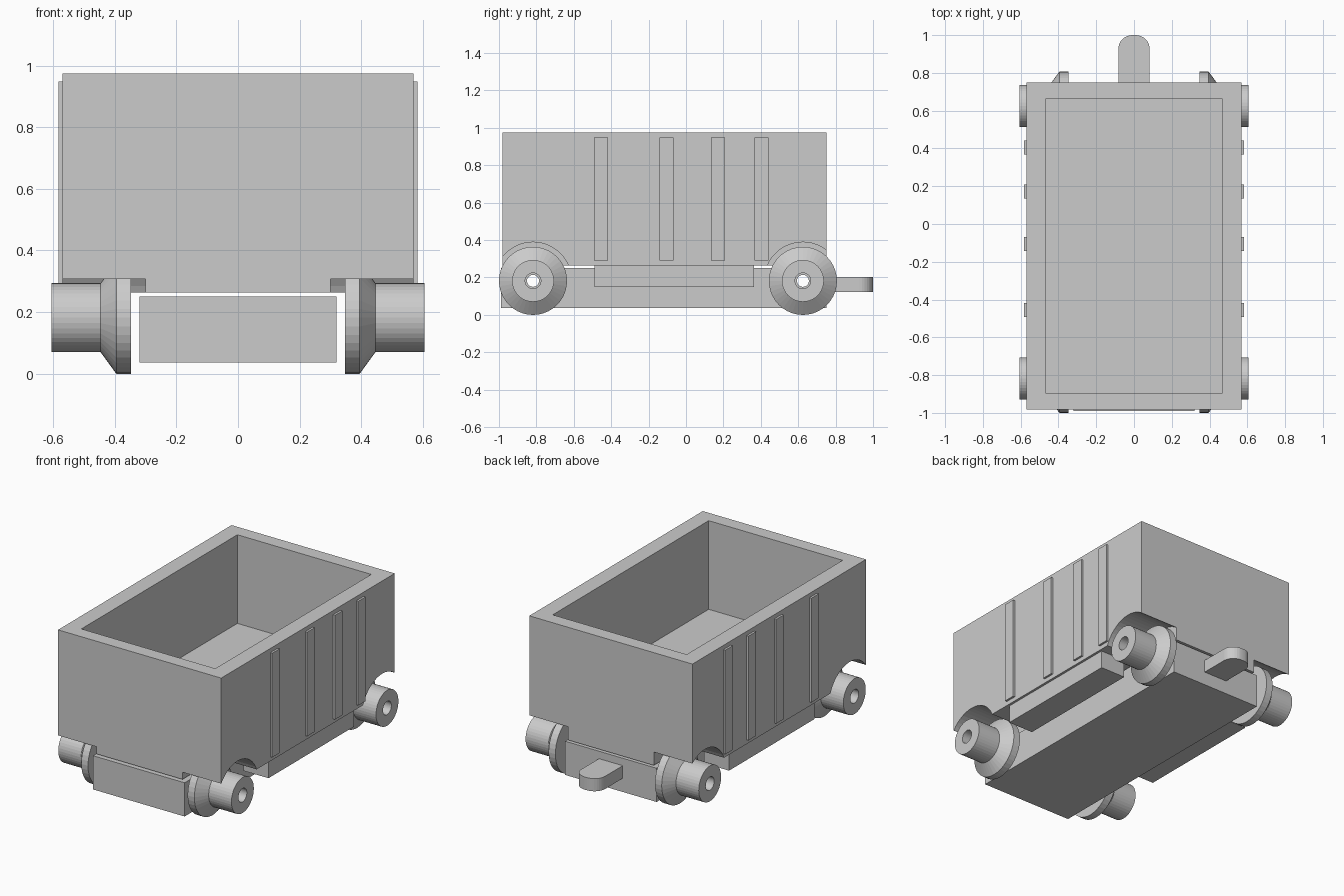
import bpy, bmesh
from math import pi, sin, cos

if "Cube" in bpy.data.objects:
    bpy.data.objects.remove(bpy.data.objects["Cube"])

AXLES = (-0.818, 0.625)      # y of the two wheel pairs
AXLE_Z = 0.182


def mesh_object(name, bm):
    bmesh.ops.recalc_face_normals(bm, faces=bm.faces)
    mesh = bpy.data.meshes.new(name)
    bm.to_mesh(mesh)
    bm.free()
    obj = bpy.data.objects.new(name, mesh)
    bpy.context.collection.objects.link(obj)
    return obj


def box(name, x, y, z):
    bm = bmesh.new()
    bmesh.ops.create_cube(bm, size=1)
    for v in bm.verts:
        v.co = [(a + b) / 2 + c * (b - a) for c, (a, b) in zip(v.co, (x, y, z))]
    return mesh_object(name, bm)


def lathe_x(name, profile, y, z, segments):
    """Revolve a closed (x, radius) profile around an axis parallel to x."""
    bm = bmesh.new()
    rings = []
    for i in range(segments):
        a = 2 * pi * i / segments
        rings.append([bm.verts.new((x, y + r * cos(a), z + r * sin(a)))
                      for x, r in profile])
    n = len(profile)
    for i in range(segments):
        p, q = rings[i], rings[(i + 1) % segments]
        for j in range(n):
            k = (j + 1) % n
            bm.faces.new((p[j], p[k], q[k], q[j]))
    return mesh_object(name, bm)


def rod_x(name, x0, x1, y, z, radius, segments):
    bm = bmesh.new()
    rings = [[bm.verts.new((x, y + radius * cos(2 * pi * i / segments),
                            z + radius * sin(2 * pi * i / segments)))
              for i in range(segments)] for x in (x0, x1)]
    bm.faces.new(rings[0])
    bm.faces.new(rings[1])
    for i in range(segments):
        k = (i + 1) % segments
        bm.faces.new((rings[0][i], rings[0][k], rings[1][k], rings[1][i]))
    return mesh_object(name, bm)


def cut(target, cutter):
    mod = target.modifiers.new("cut", 'BOOLEAN')
    mod.operation = 'DIFFERENCE'
    mod.solver = 'EXACT'
    mod.object = cutter
    bpy.context.view_layer.objects.active = target
    bpy.ops.object.modifier_apply(modifier=mod.name)
    bpy.data.objects.remove(cutter)


# Open wagon body with cargo well and four wheel arches
body = box("wagon_body", (-0.57, 0.57), (-0.982, 0.75), (0.263, 0.975))
cut(body, box("well_cutter", (-0.468, 0.468), (-0.895, 0.662), (0.415, 1.2)))
for y in AXLES:
    for x0, x1 in ((0.30, 0.75), (-0.75, -0.30)):
        cut(body, rod_x("arch_cutter", x0, x1, y, AXLE_Z, 0.207, 48))

# Chassis block with axle bores
chassis = box("chassis", (-0.32, 0.32), (-0.99, 0.75), (0.037, 0.25))
for y in AXLES:
    cut(chassis, rod_x("bore_cutter", -0.5, 0.5, y, AXLE_Z, 0.032, 24))

# Flanged wheels with hub and bore
wheel_profile = [(0.348, 0.042), (0.348, 0.182), (0.395, 0.182),
                 (0.446, 0.112), (0.605, 0.112), (0.605, 0.042)]
for side, label in ((1, "right"), (-1, "left")):
    for y, end in zip(AXLES, ("front", "back")):
        lathe_x(f"wheel_{end}_{label}",
                [(side * x, r) for x, r in wheel_profile], y, AXLE_Z, 40)

    # Side beam hanging under the body
    box(f"side_beam_{label}", sorted((side * 0.38, side * 0.555)),
        (-0.488, 0.363), (0.15, 0.264))

    # Vertical ribs on the body side
    for i, y in enumerate((-0.455, -0.105, 0.172, 0.404)):
        box(f"rib_{label}_{i + 1}", sorted((side * 0.56, side * 0.583)),
            (y - 0.037, y + 0.037), (0.29, 0.948))

# Coupling tongue with rounded end
R, W, END = 0.074, 0.083, 1.0
outline = [(W, 0.74)]
for sx, start in ((1, 0), (-1, pi / 2)):
    for i in range(9):
        a = start + i * pi / 16
        outline.append((sx * (W - R) + R * cos(a), END - R + R * sin(a)))
outline.append((-W, 0.74))
bm = bmesh.new()
face = bm.faces.new([bm.verts.new((x, y, 0.123)) for x, y in outline])
top = bmesh.ops.extrude_face_region(bm, geom=[face])["geom"]
bmesh.ops.translate(bm, vec=(0, 0, 0.08),
                    verts=[g for g in top if isinstance(g, bmesh.types.BMVert)])
mesh_object("coupling", bm)
